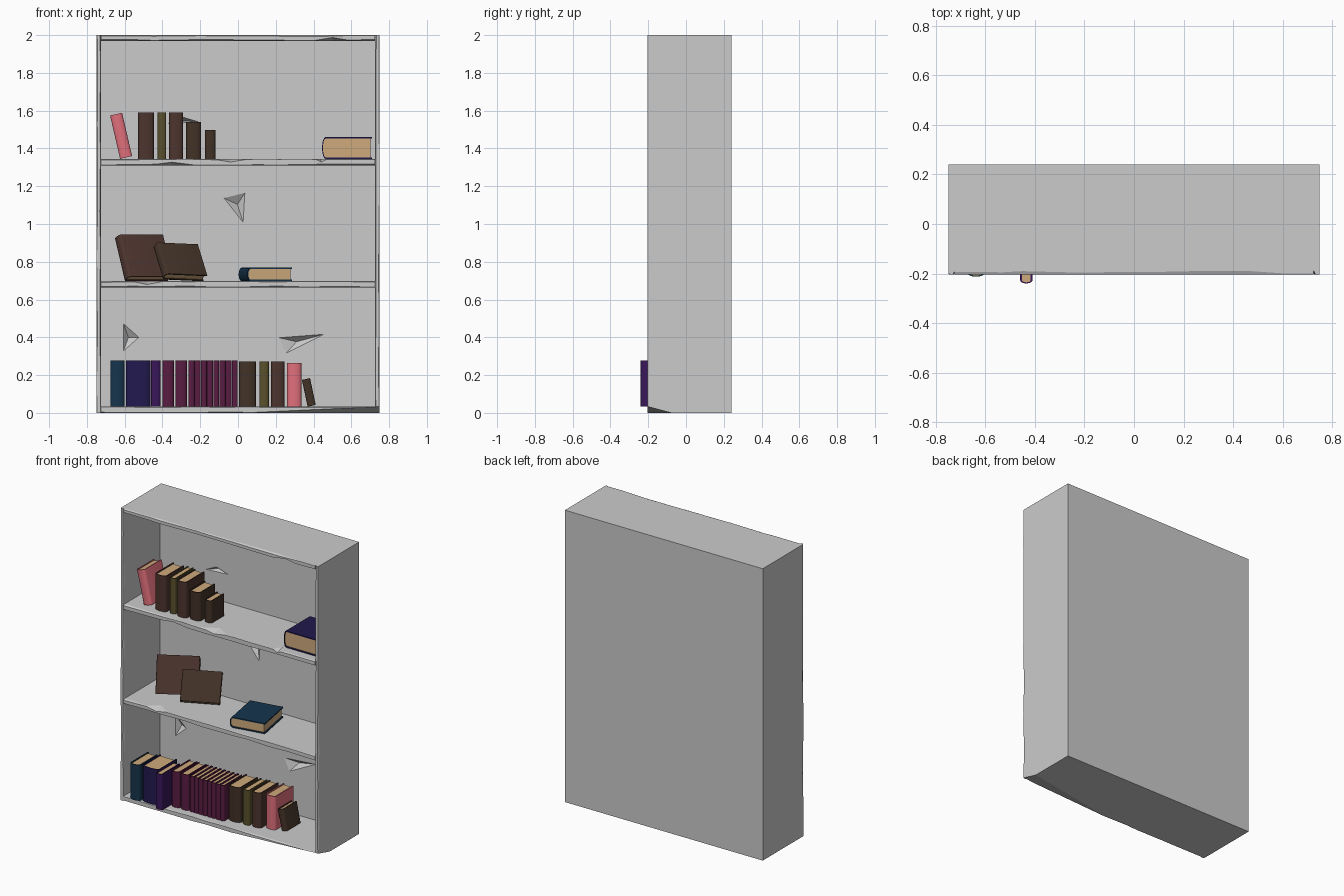
import bpy, bmesh, random
from math import radians, sin, cos, pi
from mathutils import Matrix, Vector

if "Cube" in bpy.data.objects:
    bpy.data.objects.remove(bpy.data.objects["Cube"])

random.seed(4)
F, B = -0.203, 0.24           # front and back of the case


def finish(name, bm, color=None, smooth=False):
    bmesh.ops.recalc_face_normals(bm, faces=bm.faces)
    me = bpy.data.meshes.new(name)
    bm.to_mesh(me)
    bm.free()
    ob = bpy.data.objects.new(name, me)
    bpy.context.collection.objects.link(ob)
    if color:
        mat = bpy.data.materials.get(color) or bpy.data.materials.new(color)
        mat.diffuse_color = (*COLORS[color], 1)
        mat.use_nodes = True
        mat.node_tree.nodes["Principled BSDF"].inputs["Base Color"].default_value = mat.diffuse_color
        me.materials.append(mat)
    if smooth:
        bpy.ops.object.select_all(action='DESELECT')
        ob.select_set(True)
        bpy.context.view_layer.objects.active = ob
        bpy.ops.object.shade_smooth_by_angle(angle=radians(35))
    return ob


def loft(bm, rings):
    """Skin a list of closed rings and cap both ends."""
    loops = [[bm.verts.new(p) for p in r] for r in rings]
    n = len(loops[0])
    for a, b in zip(loops, loops[1:]):
        for i in range(n):
            bm.faces.new((a[i], a[(i + 1) % n], b[(i + 1) % n], b[i]))
    bm.faces.new(loops[0])
    bm.faces.new(loops[-1])


def board(name, start, end, w0, w1, upright=False):
    """Plank with a randomly worn front edge; runs along x, or z when upright."""
    n, rings = 9, []
    for i in range(n + 1):
        s = i / n + (random.uniform(-.04, .04) if 0 < i < n else 0)
        s = start + (end - start) * s
        c, d = random.uniform(.001, .007), random.uniform(.001, .007)
        prof = [(B, w0), (F + 2 * c, w0), (F, w0 + c), (F, w1 - d), (F + 2 * d, w1), (B, w1)]
        rings.append([(w, y, s) if upright else (s, y, w) for y, w in prof])
    bm = bmesh.new()
    loft(bm, rings)
    return finish(name, bm)


def chip(pts, *targets):
    """Cut a chip shaped as the hull of the points out of the targets."""
    bm = bmesh.new()
    for p in pts:
        bm.verts.new(p)
    bmesh.ops.convex_hull(bm, input=bm.verts)
    cut = finish("chip_cutter", bm)
    cut.hide_render = True
    cut.display_type = 'WIRE'
    for t in targets:
        m = t.modifiers.new("chip", 'BOOLEAN')
        m.operation, m.solver, m.object = 'DIFFERENCE', 'EXACT', cut


COLORS = {
    "brown": (.075, .035, .027), "dark_brown": (.055, .032, .02), "olive": (.1, .08, .025),
    "rose": (.75, .16, .2), "teal_blue": (.008, .035, .075), "indigo": (.016, .01, .08),
    "violet": (.04, .008, .1), "plum": (.1, .012, .055), "paper": (.62, .4, .2),
}

# Case
left = board("left_side", 0, 2, -.75, -.726, True)
right = board("right_side", 0, 2, .726, .75, True)
base = board("bottom_board", -.726, .726, 0, .033)
low = board("lower_shelf", -.726, .726, .665, .697)
high = board("upper_shelf", -.726, .726, 1.31, 1.345)
top = board("top_board", -.726, .726, 1.97, 2)

# Back panel
bm = bmesh.new()
bmesh.ops.create_cube(bm, size=1, matrix=Matrix.Translation((0, .215, 1)) @
                      Matrix.Diagonal((1.452, .05, 1.999, 1)))
back = finish("back_panel", bm)

# Gouges in the back panel
for tri in (((-.08, 1.14), (.04, 1.17), (.03, 1.0)),
            ((-.61, .48), (-.52, .40), (-.61, .32)),
            ((.21, .40), (.47, .42), (.25, .31)),
            ((-.3, 1.57), (-.2, 1.54), (-.38, 1.53))):
    cx, cz = (sum(p[i] for p in tri) / 3 for i in (0, 1))
    chip([(x, .187, z) for x, z in tri] + [(cx, .222, cz)], back)

# Chips along the front edges
chip([(.77, F - .01, -.01), (-.05, F - .01, -.001), (.77, -.07, -.001), (.77, F - .01, .037)],
     right, base)
for ob, x, z, up, w in ((high, -.04, 1.345, 1, .15), (high, .44, 1.345, 1, .05),
                        (low, -.48, .697, 1, .13), (high, -.35, 1.31, -1, .2),
                        (top, .5, 1.97, -1, .15)):
    chip([(x - w, F - .01, z + .005 * up), (x + w, F - .01, z + .005 * up),
          (x, F + .08, z + .005 * up), (x, F - .01, z - .02 * up)], ob)


def book(name, color, size, mat, floor=None):
    """Book with a rounded spine; local x thickness, y away from the spine, z height."""
    t, d, h = size
    r, c = t / 2, min(.008, t * .15)
    bulge = min(r * .5, .018)

    def arc(rx, ry):
        return [(-rx * cos(pi * i / 8), bulge - ry * sin(pi * i / 8)) for i in range(9)]
    outer = [(-r, d)] + arc(r, bulge) + [(r, d)]
    inner = [(r - c, d)] + arc(r - c, bulge - c * .6)[::-1] + [(-r + c, d)]
    k = .008
    paper = arc(r - c, bulge - c * .6) + [(r - c, d - k), (-r + c, d - k)]
    if floor is not None:     # rest the lowest corner on the shelf
        lowest = min((mat @ Vector((x, y, z))).z for x, y in outer for z in (0, h))
        mat = Matrix.Translation((0, 0, floor - lowest)) @ mat
    bm = bmesh.new()
    rings = []
    for z in (0, h):
        o = [bm.verts.new(mat @ Vector((*p, z))) for p in outer]
        i = [bm.verts.new(mat @ Vector((*p, z))) for p in inner[::-1]]
        rings.append((o, i))
    (o0, i0), (o1, i1) = rings
    n = len(outer)
    for j in range(n - 1):
        for q in ((o0[j], o0[j + 1], o1[j + 1], o1[j]), (i0[j], i0[j + 1], i1[j + 1], i1[j]),
                  (o0[j], o0[j + 1], i0[j + 1], i0[j]), (o1[j], o1[j + 1], i1[j + 1], i1[j])):
            bm.faces.new(q)
    for j in (0, n - 1):
        bm.faces.new((o0[j], i0[j], i1[j], o1[j]))
    finish(name + "_cover", bm, color, True)
    bm = bmesh.new()
    loft(bm, [[mat @ Vector((*p, z)) for p in paper] for z in (k * .7, h - k * .7)])
    finish(name + "_pages", bm, "paper")


def standing(name, color, x0, x1, y, h, floor, d=.2, lean=0):
    mat = Matrix.Translation(((x0 + x1) / 2, y, floor)) @ Matrix.Rotation(radians(lean), 4, 'Y')
    book(name, color, (x1 - x0, d, h), mat, floor)


# Upper shelf row
for i, (c, x0, x1, y, h, d, lean) in enumerate((
        ("rose", -.625, -.56, -.14, .235, .19, -13), ("brown", -.53, -.445, -.15, .245, .2, 0),
        ("olive", -.425, -.38, -.14, .245, .2, 0), ("brown", -.365, -.29, -.15, .245, .2, 0),
        ("dark_brown", -.275, -.195, -.14, .195, .17, 0),
        ("dark_brown", -.175, -.12, -.12, .152, .14, 0))):
    standing(f"upper_book_{i}", c, x0, x1, y, h, 1.345, d, lean)

# Bottom row
for i, (c, x0, x1, y, h, d, lean) in enumerate((
        ("teal_blue", -.675, -.6, -.213, .245, .2, 0), ("indigo", -.592, -.464, -.2, .245, .2, 0),
        ("violet", -.46, -.41, -.24, .245, .2, 0), ("plum", -.4, -.34, -.155, .245, .2, 0),
        ("plum", -.332, -.27, -.155, .245, .2, 0), ("dark_brown", .005, .095, -.12, .24, .2, 0),
        ("olive", .113, .163, -.115, .24, .2, 0), ("brown", .175, .245, -.11, .24, .2, 0),
        ("rose", .26, .335, -.08, .23, .2, 0), ("dark_brown", .368, .412, -.06, .145, .15, -12))):
    standing(f"bottom_book_{i}", c, x0, x1, y, h, .033, d, lean)
for i in range(8):            # thin matching volumes
    x = -.262 + i * .0328
    standing(f"thin_volume_{i}", "plum", x, x + .031, -.152, .245, .033)

# Books lying flat, spine to the left
flat = Matrix(((0, 1, 0, 0), (0, 0, 1, 0), (1, 0, 0, 0), (0, 0, 0, 1)))
for name, c, size, x, y, z, yaw in (
        ("flat_book_upper", "indigo", (.115, .265, .26), .445, -.14, 1.345, 0),
        ("flat_book_lower", "teal_blue", (.072, .24, .27), .05, -.16, .697, 10)):
    book(name, c, size, Matrix.Translation((x, y, z)) @
         Matrix.Rotation(radians(yaw), 4, 'Z') @ flat, z)

# Propped books on the lower shelf
for name, c, corner, u, up, size in (
        ("propped_book_rear", "brown", (-.58, -.07, .71), (.245, .14, 0), (-.085, .07, .22),
         (.06, .27, .245)),
        ("propped_book_front", "dark_brown", (-.38, -.09, .71), (.23, .13, -.01), (-.09, .07, .155),
         (.055, .25, .2))):
    v = Vector(u).normalized()
    n = v.cross(Vector(up)).normalized()
    w = n.cross(v)
    rot = Matrix((n, v, w)).transposed().to_4x4()
    book(name, c, size, Matrix.Translation(Vector(corner) - n * size[0] / 2) @ rot, .697)
